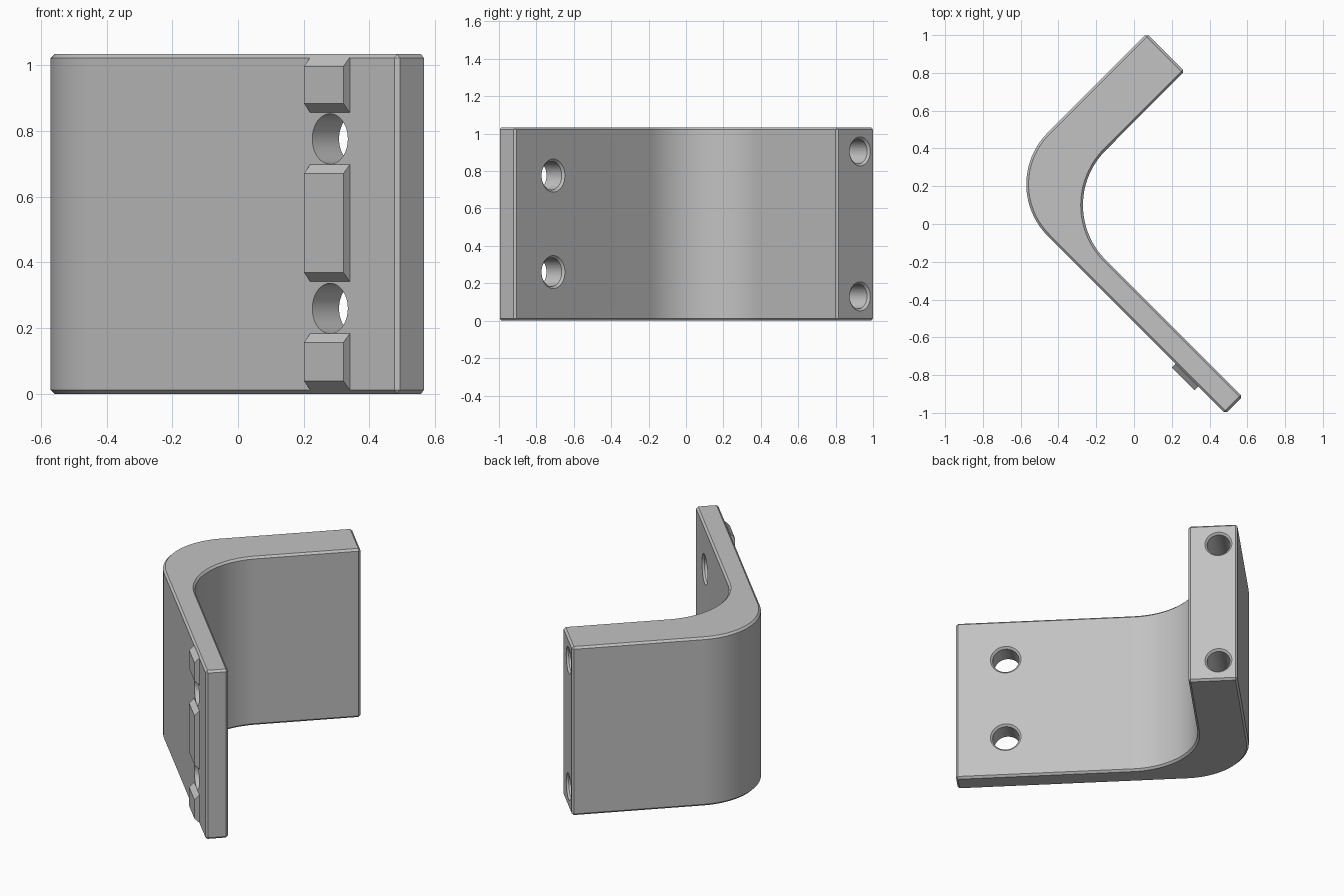
import bpy, bmesh, math
from mathutils import Vector

cube = bpy.data.objects.get("Cube")
if cube:
    bpy.data.objects.remove(cube, do_unlink=True)

HEIGHT, CHAMFER = 1.034, 0.012
ALONG = Vector((1, -1, 0)).normalized()    # along the thin arm
ACROSS = Vector((1, 1, 0)).normalized()    # along the thick arm
UP = Vector((0, 0, 1))

grey = bpy.data.materials.new("bracket grey")
grey.use_nodes = True
grey.diffuse_color = (0.54, 0.54, 0.54, 1)
grey.node_tree.nodes["Principled BSDF"].inputs["Base Color"].default_value = grey.diffuse_color


def make_object(name, bm):
    bmesh.ops.recalc_face_normals(bm, faces=bm.faces)
    mesh = bpy.data.meshes.new(name)
    bm.to_mesh(mesh)
    bm.free()
    mesh.materials.append(grey)
    obj = bpy.data.objects.new(name, mesh)
    bpy.context.collection.objects.link(obj)
    return obj


def loft(name, rings):
    """Closed solid through rings of equal point count."""
    bm = bmesh.new()
    loops = [[bm.verts.new(p) for p in ring] for ring in rings]
    n = len(loops[0])
    for a, b in zip(loops, loops[1:]):
        for i in range(n):
            j = (i + 1) % n
            bm.faces.new((a[i], a[j], b[j], b[i]))
    bm.faces.new(loops[0][::-1])
    bm.faces.new(loops[-1])
    return make_object(name, bm)


def point(s, d):
    """Plan point from s = x + y and d = x - y."""
    return Vector(((s + d) / 2, (s - d) / 2, 0))


def bend(s, d, radius, steps=28):
    """Quarter arc rounding the corner, from the thin arm to the thick arm."""
    centre = point(s, d) + Vector((radius * math.sqrt(2), 0, 0))
    angles = [math.radians(225 - 90 * i / steps) for i in range(steps + 1)]
    return [centre + radius * Vector((math.cos(a), math.sin(a), 0)) for a in angles]


# Bent bracket body
OUT_S, IN_S, OUT_D, IN_D = -0.52, -0.34, -0.94, -0.54
THIN_END, THICK_END = 1.488, 1.075
outline = ([point(OUT_S, THIN_END)] + bend(OUT_S, OUT_D, 0.386)
           + [point(THICK_END, OUT_D), point(THICK_END, IN_D)]
           + bend(IN_S, IN_D, 0.41)[::-1] + [point(IN_S, THIN_END)])
body = loft("bracket_body", [outline, [p + UP * HEIGHT for p in outline]])
bevel = body.modifiers.new("edge chamfer", "BEVEL")
bevel.width, bevel.segments = CHAMFER, 1
bevel.limit_method, bevel.angle_limit = "ANGLE", math.radians(30)


def drill(name, origin, axis, steps):
    """Round cutter with (depth, radius) steps, subtracted from the body."""
    side = axis.cross(UP)
    turns = [2 * math.pi * i / 48 for i in range(48)]
    cutter = loft(name, [[origin + axis * t + r * (side * math.cos(a) + UP * math.sin(a))
                          for a in turns] for t, r in steps])
    cutter.hide_render = True
    cut = body.modifiers.new(name, "BOOLEAN")
    cut.operation, cut.solver, cut.object = "DIFFERENCE", "EXACT", cutter
    return cutter


# Through holes in the thin arm, countersunk inside; blind holes in the thick end
HOLE_D = 1.08
thick = (IN_S - OUT_S) / math.sqrt(2)
cutters = []
for z in (0.26, 0.776):
    cutters.append(drill("mount_hole", point(OUT_S, HOLE_D) + UP * z, ACROSS,
                         [(-0.1, 0.0765), (thick - 0.012, 0.0765), (thick + 0.05, 0.1385)]))
for z in (0.13, 0.905):
    cutters.append(drill("end_hole", point(THICK_END, -0.785) + UP * z, -ACROSS,
                         [(-0.05, 0.128), (0.012, 0.066), (0.5, 0.066)]))

# Bake the chamfer and holes, then drop the cutters
graph = bpy.context.evaluated_depsgraph_get()
baked = bpy.data.meshes.new_from_object(body.evaluated_get(graph))
body.modifiers.clear()
body.data = baked
body.data.materials.clear()
body.data.materials.append(grey)
for cutter in cutters:
    bpy.data.objects.remove(cutter, do_unlink=True)

# Raised key segments with sloped ends on the outer face
RISE, HALF = 0.028, 0.085
for name, low, high in (("lower_key", 0.012, 0.184), ("middle_key", 0.342, 0.698),
                        ("upper_key", 0.856, 1.024)):
    rings = []
    for out, slope in ((-0.003, 0), (0, 0), (RISE, RISE)):
        base = point(OUT_S, HOLE_D) - ACROSS * out
        rings.append([base + ALONG * (HALF * sx) + UP * z for sx, z in
                      ((-1, low + slope), (1, low + slope), (1, high - slope), (-1, high - slope))])
    loft(name, rings)

# Smooth bends and bores, crisp edges
bpy.ops.object.select_all(action="DESELECT")
body.select_set(True)
bpy.context.view_layer.objects.active = body
bpy.ops.object.shade_smooth_by_angle(angle=math.radians(30))
